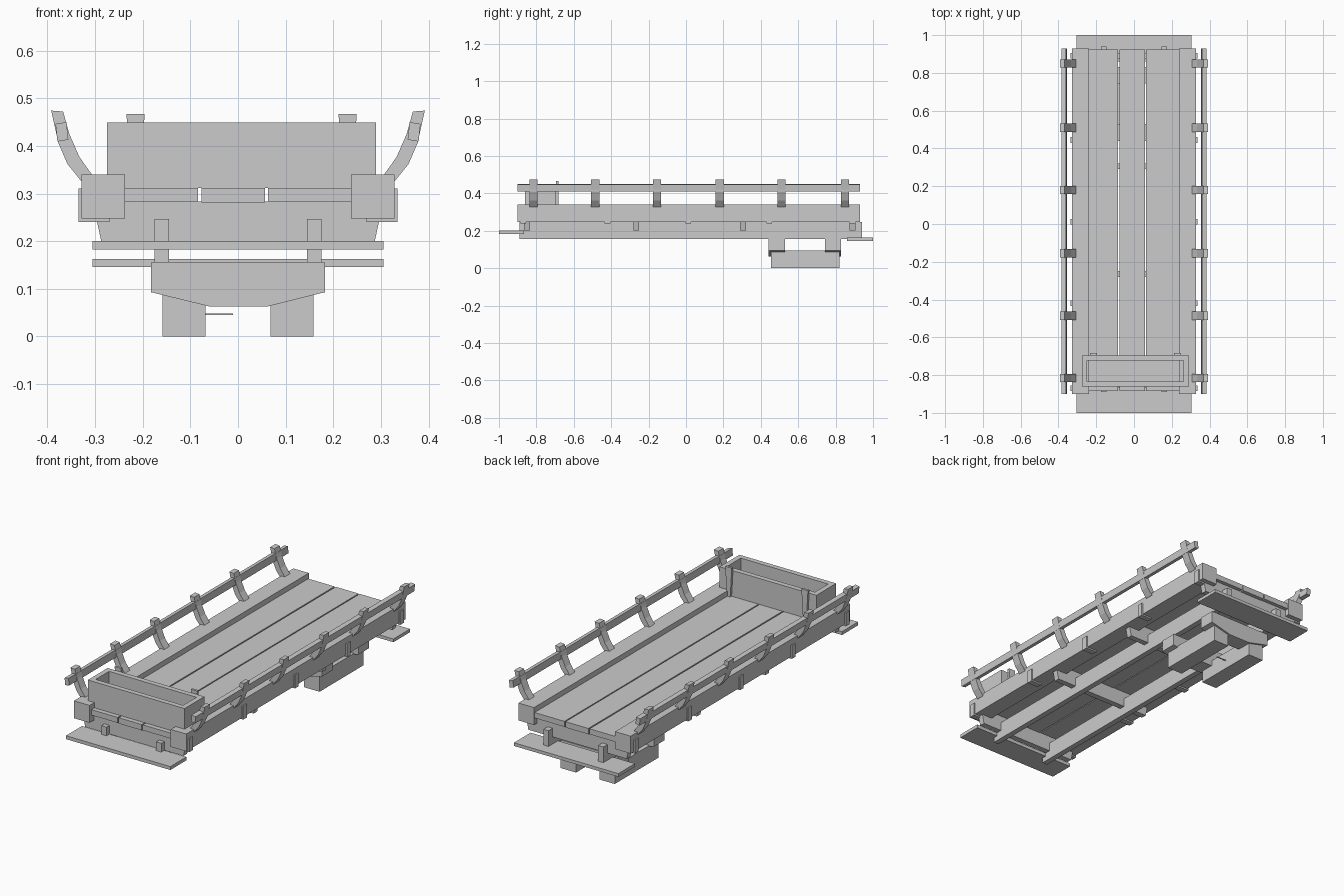
import bpy
import bmesh

old = bpy.data.objects.get("Cube")
if old:
    bpy.data.objects.remove(old, do_unlink=True)

wood = bpy.data.materials.new("pale_grey")
wood.use_nodes = True
GREY = (0.6, 0.6, 0.6, 1)
wood.diffuse_color = GREY
wood.node_tree.nodes["Principled BSDF"].inputs["Base Color"].default_value = GREY


def prism(name, outline, y0, y1):
    """Extrude an x-z outline from y0 to y1."""
    bm = bmesh.new()
    face = bm.faces.new([bm.verts.new((x, y0, z)) for x, z in outline])
    new = bmesh.ops.extrude_face_region(bm, geom=[face])["geom"]
    verts = [v for v in new if isinstance(v, bmesh.types.BMVert)]
    bmesh.ops.translate(bm, verts=verts, vec=(0, y1 - y0, 0))
    bmesh.ops.recalc_face_normals(bm, faces=bm.faces)
    mesh = bpy.data.meshes.new(name)
    bm.to_mesh(mesh)
    bm.free()
    mesh.materials.append(wood)
    obj = bpy.data.objects.new(name, mesh)
    bpy.context.collection.objects.link(obj)
    return obj


def box(name, x0, x1, y0, y1, z0, z1):
    return prism(name, [(x0, z0), (x1, z0), (x1, z1), (x0, z1)], y0, y1)


def mirrored(outline, side):
    return [(x * side, z) for x, z in outline]


# Floor planks with narrow gaps
for name, x0, x1, z0 in (("left", 0.063, 0.24, 0.283), ("middle", -0.077, 0.057, 0.281),
                         ("right", -0.24, -0.084, 0.283)):
    box(name + "_plank", x0, x1, -0.885, 0.925, z0, 0.312)

# Cross bars with slanted ends under the floor
bar = [(-0.287, 0.2), (0.287, 0.2), (0.305, 0.283), (-0.305, 0.283)]
for y in (-0.85, -0.265, 0.305, 0.89):
    prism("cross_bar", bar, y - 0.015, y + 0.015)

# Parts repeated on both sides
stake = [(0.300, 0.330), (0.329, 0.326), (0.358, 0.362), (0.377, 0.406),
         (0.392, 0.474), (0.367, 0.472), (0.354, 0.425), (0.333, 0.377), (0.306, 0.339)]
hand_rail = [(0.356, 0.413), (0.379, 0.409), (0.383, 0.446), (0.36, 0.45)]
for side, label in ((1, "left"), (-1, "right")):
    def pair(part, x0, x1, y0, y1, z0, z1):
        box(label + part, min(side * x0, side * x1), max(side * x0, side * x1), y0, y1, z0, z1)

    pair("_side_beam", 0.237, 0.328, -0.9, 0.93, 0.248, 0.34)
    pair("_floor_runner", 0.145, 0.175, -0.89, 0.94, 0.155, 0.246)
    pair("_foot", 0.068, 0.158, 0.455, 0.82, 0, 0.093)
    prism(label + "_hand_rail", mirrored(hand_rail, side), -0.9, 0.93)
    for y in (-0.815, -0.485, -0.155, 0.18, 0.51, 0.85):
        prism(label + "_curved_stake", mirrored(stake, side), y - 0.022, y + 0.022)
    for y in (-0.87, -0.42, 0.012, 0.445, 0.89):
        pair("_beam_clip", 0.27, 0.335, y - 0.015, y + 0.015, 0.24, 0.31)

# End boards
box("front_board", -0.305, 0.305, -1, -0.866, 0.182, 0.2)
box("back_board", -0.305, 0.305, 0.861, 1, 0.146, 0.163)

# Bolsters joining the feet, with a thin pin between
bolster = [(-0.183, 0.093), (-0.06, 0.063), (0.062, 0.063), (0.183, 0.093),
           (0.183, 0.155), (-0.183, 0.155)]
for y0, y1 in ((0.44, 0.53), (0.743, 0.83)):
    prism("bolster", bolster, y0, y1)
box("pin", -0.07, -0.01, 0.635, 0.64, 0.045, 0.048)

# Open box at the front
X0, X1, Y0, Y1, T = -0.275, 0.29, -0.86, -0.695, 0.027
box("box_front", X0, X1, Y0, Y0 + T, 0.312, 0.449)
box("box_back", X0, X1, Y1 - T, Y1, 0.312, 0.449)
box("box_right_end", X0, X0 + T, Y0 + T, Y1 - T, 0.312, 0.449)
box("box_left_end", X1 - T, X1, Y0 + T, Y1 - T, 0.312, 0.449)
box("box_floor", X0 + T, X1 - T, Y0 + T, Y1 - T, 0.312, 0.325)

# Tapered pegs holding the box
for x in (-0.215, 0.23):
    prism("box_peg", [(x - 0.01, 0.312), (x + 0.01, 0.312), (x + 0.019, 0.467),
                      (x - 0.019, 0.467)], Y1, Y1 + 0.012)
